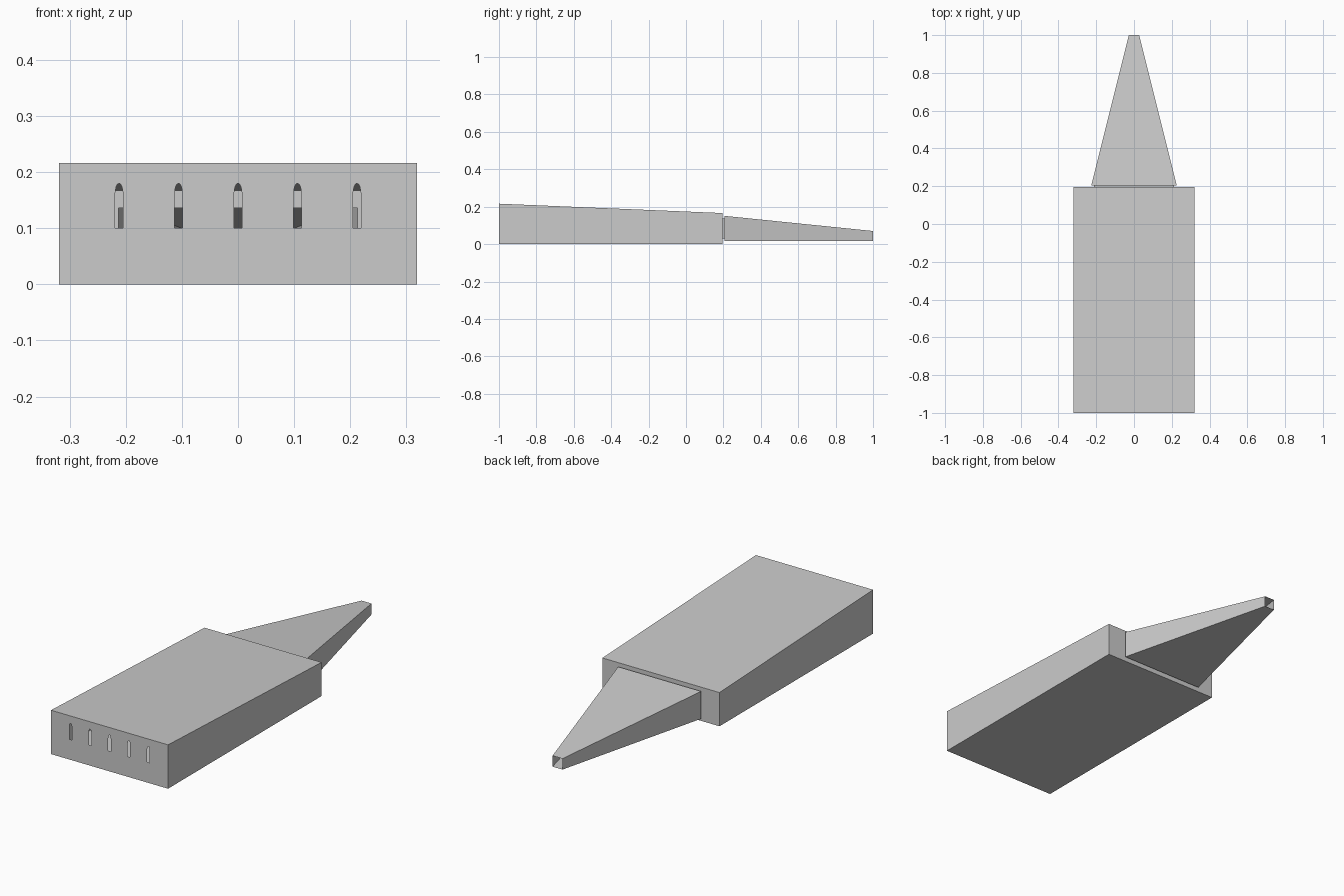
import bpy, bmesh, math
from mathutils import Vector

if "Cube" in bpy.data.objects:
    bpy.data.objects.remove(bpy.data.objects["Cube"])


def loop(bm, points):
    """Closed loop of edges through the points."""
    vs = [bm.verts.new(p) for p in points]
    es = [bm.edges.new((v, vs[(i + 1) % len(vs)])) for i, v in enumerate(vs)]
    return vs, es


def rect(bm, y, half, z0, z1):
    return loop(bm, [(-half, y, z0), (half, y, z0), (half, y, z1), (-half, y, z1)])


def skin(bm, a, b):
    """Side walls between two matching loops."""
    n = len(a[0])
    for i in range(n):
        j = (i + 1) % n
        bm.faces.new((a[0][i], a[0][j], b[0][j], b[0][i]))


def panel(bm, outer, holes, normal):
    """Flat panel with holes."""
    edges = outer[1] + [e for h in holes for e in h[1]]
    bmesh.ops.triangle_fill(bm, edges=edges, use_beauty=True, normal=Vector(normal))


def finish(bm, name):
    bmesh.ops.recalc_face_normals(bm, faces=bm.faces)
    mesh = bpy.data.meshes.new(name)
    bm.to_mesh(mesh)
    bm.free()
    bpy.context.collection.objects.link(bpy.data.objects.new(name, mesh))


def slot(bm, x, y):
    """Upright slot with a pointed round top."""
    hw, z0, z1, top = 0.007, 0.10, 0.16, 0.18
    pts = [(x - hw, y, z0), (x + hw, y, z0)]
    for i in range(9):
        t = math.pi * i / 8
        pts.append((x + hw * math.cos(t), y, z1 + (top - z1) * math.sin(t)))
    return loop(bm, pts)


# Hollow body: sloped top, slotted front, opening at the back
FRONT, BACK = -1.0, 0.195
bm = bmesh.new()
front = rect(bm, FRONT, 0.319, 0.0, 0.216)
back = rect(bm, BACK, 0.319, 0.0, 0.166)
skin(bm, front, back)
panel(bm, front, [slot(bm, i * 0.106, FRONT) for i in range(-2, 3)], (0, -1, 0))
opening = rect(bm, BACK, 0.213, 0.03, 0.136)
panel(bm, back, [opening], (0, 1, 0))
finish(bm, "body")

# Hollow snout: short neck, flange, then a taper to the open tip
bm = bmesh.new()
rings = [rect(bm, *r) for r in (
    (BACK, 0.213, 0.03, 0.136),
    (0.205, 0.213, 0.03, 0.136),
    (0.205, 0.226, 0.016, 0.151),
    (1.0, 0.027, 0.016, 0.07))]
for a, b in zip(rings, rings[1:]):
    skin(bm, a, b)
finish(bm, "snout")
